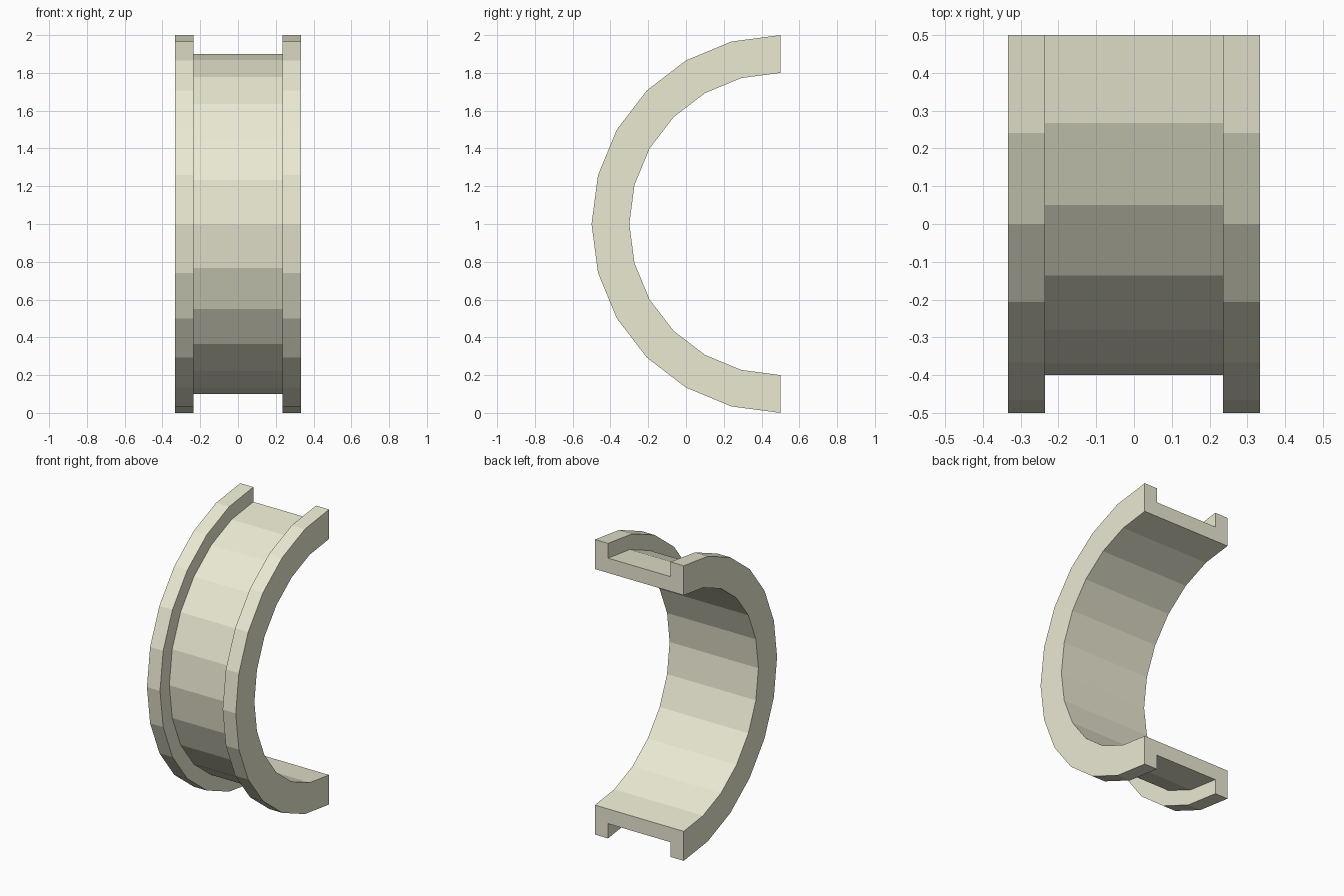
import bpy, bmesh
from math import sin, cos, pi

if "Cube" in bpy.data.objects:
    bpy.data.objects.remove(bpy.data.objects["Cube"])

SEGMENTS = 12
CENTRE_Y, CENTRE_Z = 0.5, 1.0
HALF_W, GROOVE_W = 0.333, 0.235
R_IN, R_GROOVE, R_OUT = 0.8, 0.9, 1.0

# U-shaped channel cross-section as (x, radius)
half = [(HALF_W, R_IN), (HALF_W, R_OUT), (GROOVE_W, R_OUT), (GROOVE_W, R_GROOVE)]
profile = half + [(-x, r) for x, r in reversed(half)]

# Sweep the section through a half circle
bm = bmesh.new()
rings = []
for i in range(SEGMENTS + 1):
    a = pi * i / SEGMENTS
    rings.append([bm.verts.new((x, CENTRE_Y - r * sin(a), CENTRE_Z + r * cos(a)))
                  for x, r in profile])

n = len(profile)
for r0, r1 in zip(rings, rings[1:]):
    for j in range(n):
        k = (j + 1) % n
        bm.faces.new((r0[j], r0[k], r1[k], r1[j]))

# End caps
bm.faces.new(rings[0])
bm.faces.new(rings[-1])
bmesh.ops.recalc_face_normals(bm, faces=bm.faces)

mesh = bpy.data.meshes.new("half_ring_channel")
bm.to_mesh(mesh)
bm.free()
channel = bpy.data.objects.new("half_ring_channel", mesh)
bpy.context.collection.objects.link(channel)

# Pale cream finish
mat = bpy.data.materials.new("pale_cream")
mat.diffuse_color = (0.83, 0.82, 0.65, 1)
mat.use_nodes = True
mat.node_tree.nodes["Principled BSDF"].inputs["Base Color"].default_value = mat.diffuse_color
mesh.materials.append(mat)
